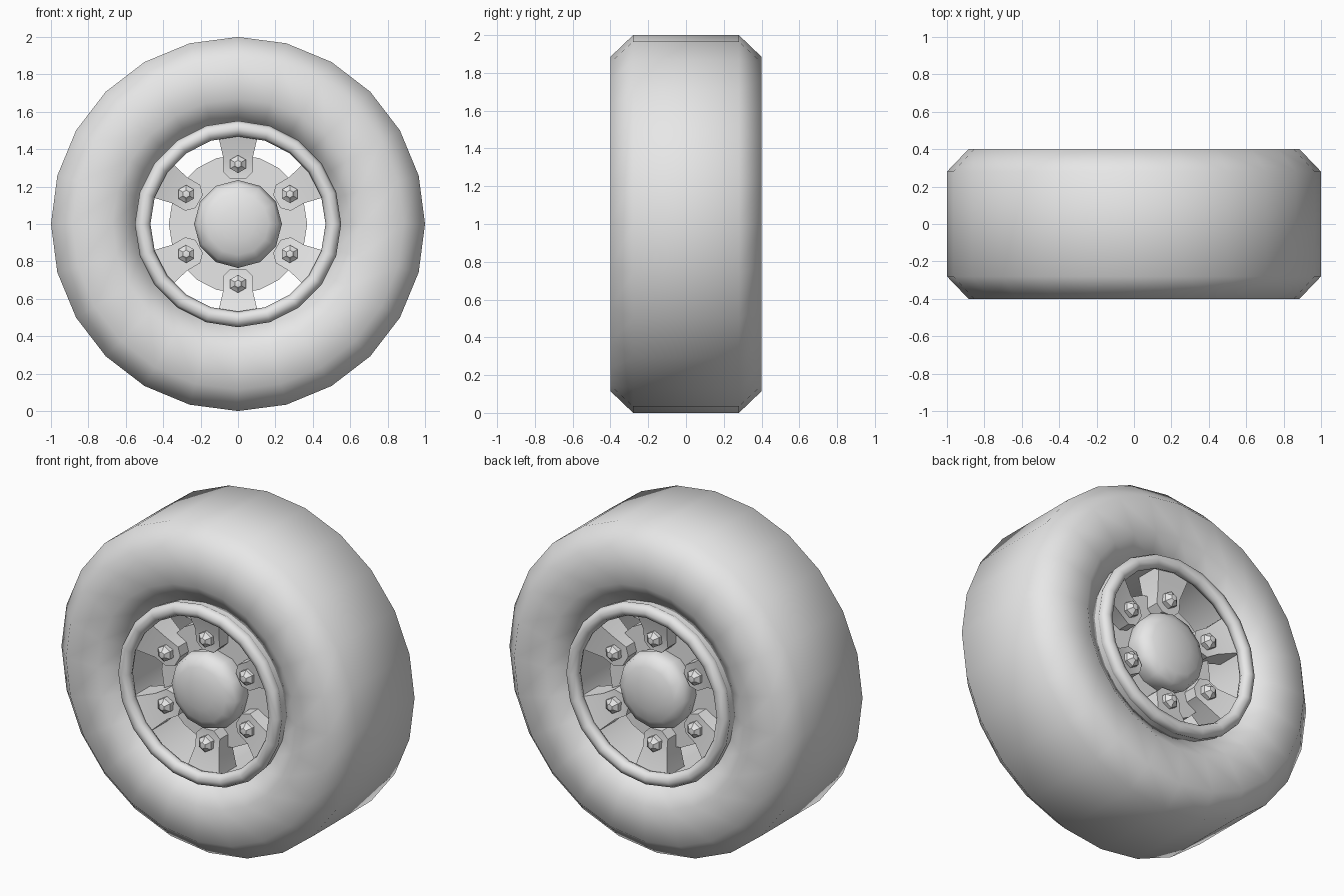
import bpy, bmesh
from math import sin, cos, pi
from mathutils import Matrix, Vector

if "Cube" in bpy.data.objects:
    bpy.data.objects.remove(bpy.data.objects["Cube"])

grey = bpy.data.materials.new("plain grey")
grey.use_nodes = True
colour = (0.8, 0.8, 0.8, 1)
grey.diffuse_color = colour
grey.node_tree.nodes["Principled BSDF"].inputs["Base Color"].default_value = colour

CENTRE = Matrix.Translation((0, 0, 1))


def finish(name, bm, smooth_angle):
    """Clean the mesh and turn it into a shaded object."""
    bmesh.ops.remove_doubles(bm, verts=bm.verts, dist=0.0005)
    bmesh.ops.recalc_face_normals(bm, faces=bm.faces)
    mesh = bpy.data.meshes.new(name)
    bm.to_mesh(mesh)
    bm.free()
    mesh.materials.append(grey)
    obj = bpy.data.objects.new(name, mesh)
    bpy.context.collection.objects.link(obj)
    bpy.ops.object.select_all(action='DESELECT')
    obj.select_set(True)
    bpy.context.view_layer.objects.active = obj
    bpy.ops.object.shade_smooth_by_angle(angle=smooth_angle)
    return obj


def lathe(name, profile, sides, closed=False, place=CENTRE, smooth_angle=0.6):
    """Turn a profile of (y, radius) points around the y axis."""
    bm = bmesh.new()
    rings = []
    for i in range(sides):
        a = pi / 2 + 2 * pi * i / sides
        rings.append([bm.verts.new(place @ Vector((r * cos(a), y, r * sin(a))))
                      for y, r in profile])
    count = len(profile) if closed else len(profile) - 1
    for i in range(sides):
        a, b = rings[i], rings[(i + 1) % sides]
        for j in range(count):
            k = (j + 1) % len(profile)
            bm.faces.new((a[j], a[k], b[k], b[j]))
    return finish(name, bm, smooth_angle)


# Tyre: chamfered section, softly shaded
half = [(0.28, 1.0), (0.4, 0.885), (0.4, 0.67), (0.31, 0.54)]
lathe("tyre", half + [(-y, r) for y, r in reversed(half)], 24, True, smooth_angle=pi)

# Barrel lining the inside of the tyre
lathe("rim_barrel", [(0.36, 0.5), (0.36, 0.545), (-0.36, 0.545), (-0.36, 0.5)], 20, True)

# Central hub drum
lathe("hub_drum", [(-0.21, 0), (-0.21, 0.37), (0.21, 0.37), (0.21, 0)], 20)


def spoke(name, place, side):
    """Flared arm: rounded flat pad, then a slope rising to the rim."""
    outline = [(0.04, 0.24), (0.08, 0.28), (0.08, 0.36), (0.115, 0.51)]
    heights = [0.29, 0.29, 0.30, 0.35]
    bm = bmesh.new()
    rows = []
    for (w, r), h in zip(outline, heights):
        rows.append([bm.verts.new(place @ Vector((x, side * y, r)))
                     for x, y in ((-w, h), (w, h), (w, 0.17), (-w, 0.17))])
    for a, b in zip(rows, rows[1:]):
        for j in range(4):
            k = (j + 1) % 4
            bm.faces.new((a[j], a[k], b[k], b[j]))
    bm.faces.new(rows[0])
    bm.faces.new(rows[-1])
    finish(name, bm, 0.6)


# Both faces of the wheel carry the same ring, dome, spokes and nuts
for side, label in ((-1, "front"), (1, "back")):
    tube = [(side * (0.36 + 0.04 * sin(t * pi / 4)), 0.51 + 0.042 * cos(t * pi / 4))
            for t in range(8)]
    lathe(label + "_rim_ring", tube, 20, True, smooth_angle=pi)

    dome = [(side * 0.2, 0.215), (side * 0.28, 0.235)]
    dome += [(side * (0.3 + 0.085 * sin(t * pi / 8)), 0.235 * cos(t * pi / 8))
             for t in range(1, 5)]
    lathe(label + "_hub_cap", dome, 12, smooth_angle=pi)

    for i in range(6):
        place = CENTRE @ Matrix.Rotation(i * pi / 3, 4, 'Y')
        spoke(f"{label}_spoke_{i + 1}", place, side)
        nut = [(side * y, r) for y, r in
               ((0.27, 0.048), (0.32, 0.048), (0.332, 0.03), (0.345, 0.02), (0.348, 0))]
        seat = Matrix.Translation(place @ Vector((0, 0, 0.32)))
        lathe(f"{label}_nut_{i + 1}", nut, 6, place=seat)
